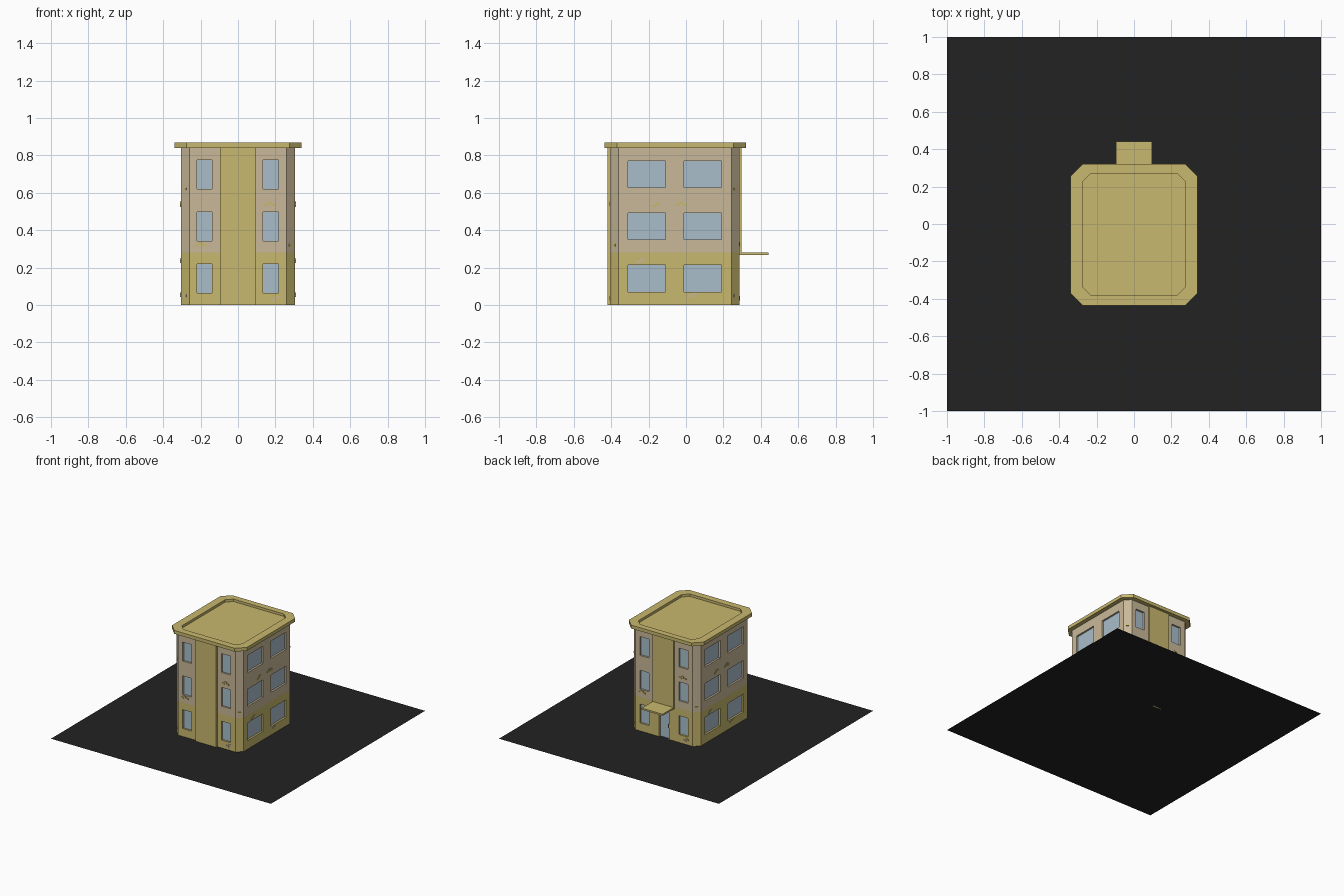
import bpy, bmesh, math
from mathutils import Vector

if "Cube" in bpy.data.objects:
    bpy.data.objects.remove(bpy.data.objects["Cube"])


def material(name, rgb):
    lin = [(c / 255 / 12.92) if c < 11 else ((c / 255 + 0.055) / 1.055) ** 2.4 for c in rgb]
    m = bpy.data.materials.new(name)
    m.diffuse_color = (*lin, 1)
    m.use_nodes = True
    m.node_tree.nodes["Principled BSDF"].inputs["Base Color"].default_value = m.diffuse_color
    return m


YELLOW = material("yellow_plaster", (200, 184, 110))
BEIGE = material("beige_plaster", (201, 185, 153))
GLASS = material("window_glass", (169, 190, 203))
ASPHALT = material("dark_asphalt", (34, 34, 34))
METAL = material("dark_metal", (60, 55, 45))


def finish(bm, name, mats):
    me = bpy.data.meshes.new(name)
    bm.to_mesh(me)
    bm.free()
    for m in mats:
        me.materials.append(m)
    ob = bpy.data.objects.new(name, me)
    bpy.context.collection.objects.link(ob)
    return ob


def box(name, x0, x1, y0, y1, z0, z1, mat):
    bm = bmesh.new()
    bmesh.ops.create_cube(bm, size=1)
    for v in bm.verts:
        v.co = ((x0 + x1) / 2 + v.co.x * (x1 - x0), (y0 + y1) / 2 + v.co.y * (y1 - y0),
                (z0 + z1) / 2 + v.co.z * (z1 - z0))
    return finish(bm, name, [mat])


# Chamfered rectangle, counter-clockwise from the front edge
def octagon(x, y0, y1, cx, cy):
    return [(-x + cx, y0), (x - cx, y0), (x, y0 + cy), (x, y1 - cy),
            (x - cx, y1), (-x + cx, y1), (-x, y1 - cy), (-x, y0 + cy)]


BAND, TOP, RECESS = 0.28, 0.84, 0.015


# Wall between two plan points, with recessed openings (u0, u1, z0, z1), u from wall start
def wall(name, a, b, openings):
    a, b = Vector((*a, 0)), Vector((*b, 0))
    length = (b - a).length
    along = (b - a) / length
    out = along.cross(Vector((0, 0, 1)))
    bm = bmesh.new()

    def quad(pts, mat):
        f = bm.faces.new([bm.verts.new(a + along * u + Vector((0, 0, z)) - out * d) for u, z, d in pts])
        f.material_index = mat

    us = sorted({0, length} | {u for o in openings for u in o[:2]})
    zs = sorted({0, BAND, TOP} | {z for o in openings for z in o[2:]})
    for u0, u1 in zip(us, us[1:]):
        for z0, z1 in zip(zs, zs[1:]):
            um, zm = (u0 + u1) / 2, (z0 + z1) / 2
            if not any(o[0] < um < o[1] and o[2] < zm < o[3] for o in openings):
                quad([(u0, z0, 0), (u1, z0, 0), (u1, z1, 0), (u0, z1, 0)], 0 if zm < BAND else 1)
    for u0, u1, z0, z1 in openings:
        c = [(u0, z0), (u1, z0), (u1, z1), (u0, z1)]
        quad([(*p, RECESS) for p in c], 2)
        for p, q in zip(c, c[1:] + c[:1]):
            quad([(*p, 0), (*q, 0), (*q, RECESS), (*p, RECESS)], 0 if z1 < BAND else 1)
    bmesh.ops.remove_doubles(bm, verts=bm.verts, dist=1e-5)
    return finish(bm, name, [YELLOW, BEIGE, GLASS])


# Ground slab surface
bm = bmesh.new()
bmesh.ops.create_grid(bm, x_segments=1, y_segments=1, size=1)
finish(bm, "asphalt_lot", [ASPHALT])

# Walls
plan = octagon(0.305, -0.405, 0.285, 0.045, 0.043)
narrow = [(0.065, 0.22), (0.343, 0.498), (0.62, 0.775)]
wide = [(0.07, 0.215), (0.35, 0.492), (0.628, 0.77)]
end_windows = [(u, u + 0.082, *z) for u in (0.04, 0.394) for z in narrow]
right_windows = [(y + 0.362, y + 0.562, *z) for y in (-0.31, -0.01) for z in wide]
left_windows = [(0.242 - y - 0.2, 0.242 - y, *z) for y in (-0.31, -0.01) for z in wide]
door = (0.215, 0.305, 0.0, 0.22)
layout = [("front_wall", end_windows), ("front_right_corner", []), ("right_wall", right_windows),
          ("back_right_corner", []), ("back_wall", end_windows + [door]), ("back_left_corner", []),
          ("left_wall", left_windows), ("front_left_corner", [])]
for i, (name, openings) in enumerate(layout):
    wall(name, plan[i], plan[(i + 1) % 8], openings)

# Central projecting bays, entrance canopy and door handle
box("front_bay", -0.095, 0.095, -0.419, -0.40, 0, TOP, YELLOW)
box("back_bay", -0.095, 0.095, 0.28, 0.297, 0.27, TOP, YELLOW)
box("entrance_canopy", -0.095, 0.095, 0.28, 0.44, 0.267, 0.28, YELLOW)
box("door_handle", -0.04, -0.033, 0.27, 0.278, 0.09, 0.12, METAL)

# Roof slab with sunken deck and raised rim
bm = bmesh.new()
outer = octagon(0.34, -0.435, 0.32, 0.065, 0.065)
inner = octagon(0.275, -0.38, 0.27, 0.045, 0.045)
rings = [[bm.verts.new((x, y, z)) for x, y in pts]
         for pts, z in ((outer, TOP), (outer, 0.868), (inner, 0.868), (inner, 0.848))]
for r, s in zip(rings, rings[1:]):
    for i in range(8):
        j = (i + 1) % 8
        bm.faces.new((r[i], r[j], s[j], s[i]))
bm.faces.new(rings[0][::-1])
bm.faces.new(rings[-1])
finish(bm, "roof", [YELLOW])


# Exposed brick patches: three thin staggered bricks on wall number i
def patch(i, u, z, mat, n=3):
    a, b = Vector((*plan[i], 0)), Vector((*plan[(i + 1) % 8], 0))
    d = (b - a).normalized()
    for k in range(n):
        ob = box("brick_patch", -0.012, 0.012, -0.005, 0.003, -0.006, 0.006, mat)
        ob.location = a + d * (u + (k - (n - 1) / 2) * 0.02) + Vector((0, 0, z + (k % 2) * 0.012))
        ob.rotation_euler.z = math.atan2(d.y, d.x)


for i in (0, 4):
    patch(i, 0.06, 0.32, YELLOW)
    patch(i, 0.43, 0.535, YELLOW)
    patch(i, 0.46, 0.03, BEIGE, 2)
for i in (2, 6):
    patch(i, 0.20, 0.53, YELLOW, 2)
    patch(i, 0.335, 0.535, YELLOW)
    patch(i, 0.12, 0.232, BEIGE, 2)
    patch(i, 0.40, 0.05, BEIGE, 2)
for i, z in ((1, 0.32), (3, 0.62), (5, 0.32), (7, 0.62)):
    patch(i, 0.03, z, YELLOW, 1)
for i in (3, 7):
    patch(i, 0.03, 0.05, BEIGE, 1)
